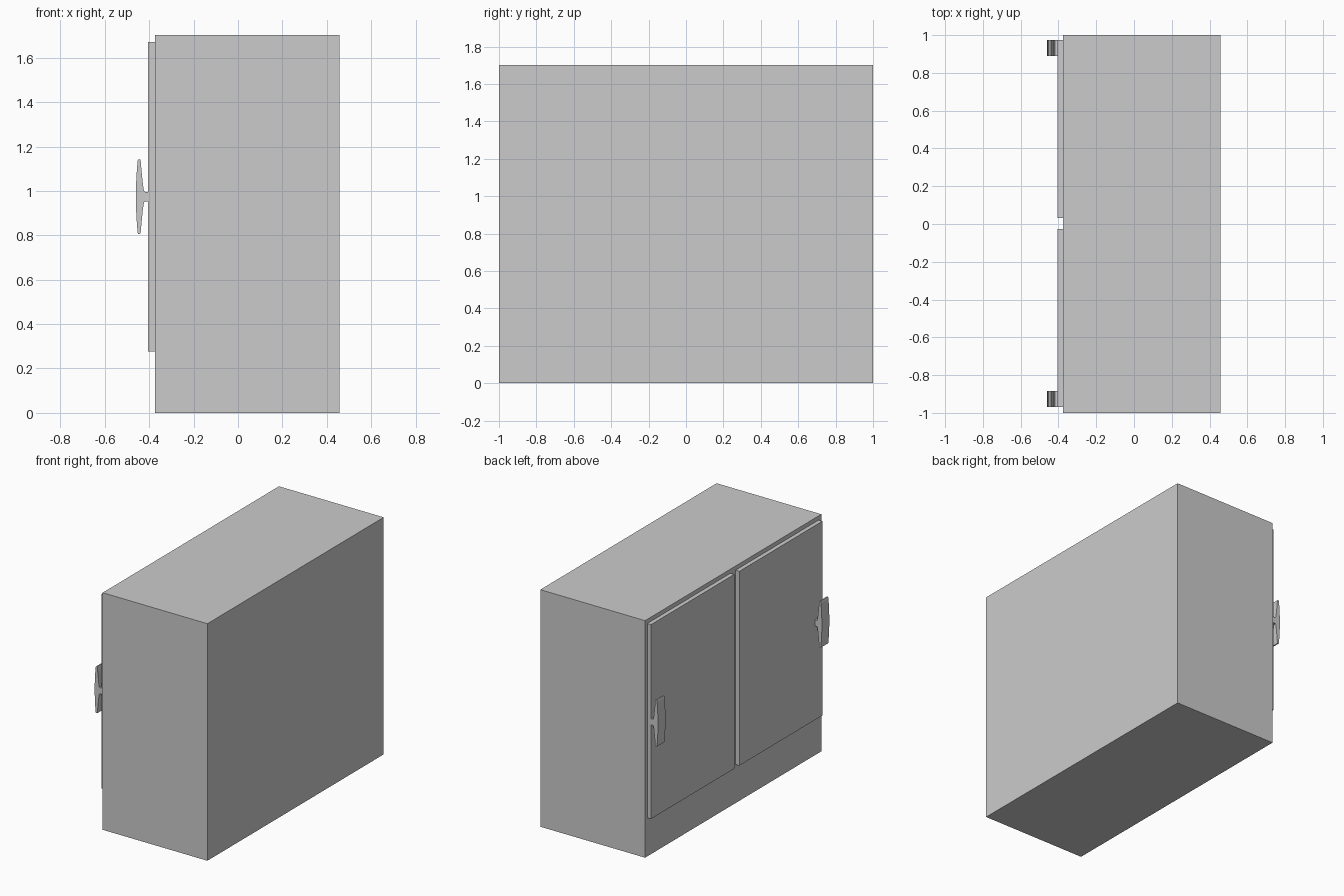
import bpy, bmesh

if "Cube" in bpy.data.objects:
    bpy.data.objects.remove(bpy.data.objects["Cube"])

def box(name, lo, hi):
    bm = bmesh.new()
    bmesh.ops.create_cube(bm, size=1)
    for v in bm.verts:
        v.co = [(a + b) / 2 + c * (b - a) for a, b, c in zip(lo, hi, v.co)]
    return finish(name, bm)

def finish(name, bm):
    bmesh.ops.recalc_face_normals(bm, faces=bm.faces)
    me = bpy.data.meshes.new(name)
    bm.to_mesh(me)
    bm.free()
    ob = bpy.data.objects.new(name, me)
    bpy.context.collection.objects.link(ob)
    return ob

def handle(name, y0, y1):
    # Upper half of the T-shaped side profile: bowed grip, tapered back, stem
    zc, h = 0.974, 0.167
    outer = [(-0.46 + 0.008 * (i / 8) ** 2, h * 0.97 * i / 8) for i in range(9)]
    tip = [(-0.4495, h), (-0.4405, h), (-0.4385, h * 0.97)]
    back = [(-0.434, 0.11), (-0.429, 0.062), (-0.4255, 0.035), (-0.423, 0.025),
            (-0.418, 0.0215), (-0.404, 0.0215)]
    half = outer + tip + back
    pts = half + [(x, -z) for x, z in reversed(half[1:])]
    bm = bmesh.new()
    face = bm.faces.new([bm.verts.new((x, y0, zc + z)) for x, z in pts])
    ext = bmesh.ops.extrude_face_region(bm, geom=[face])
    bmesh.ops.translate(bm, vec=(0, y1 - y0, 0),
                        verts=[g for g in ext["geom"] if isinstance(g, bmesh.types.BMVert)])
    ob = finish(name, bm)
    bpy.context.view_layer.objects.active = ob
    ob.select_set(True)
    bpy.ops.object.shade_smooth_by_angle(angle=0.45)
    ob.select_set(False)

# Cabinet body
box("cabinet_body", (-0.375, -1, 0), (0.457, 1, 1.702))

# Two doors on the -x side, each with a handle at its outer edge
for side, y0, y1, h0, h1 in (("left", 0.031, 0.975, 0.89, 0.975),
                             ("right", -0.969, -0.027, -0.969, -0.884)):
    box(side + "_door", (-0.405, y0, 0.277), (-0.375, y1, 1.672))
    handle(side + "_handle", h0, h1)
